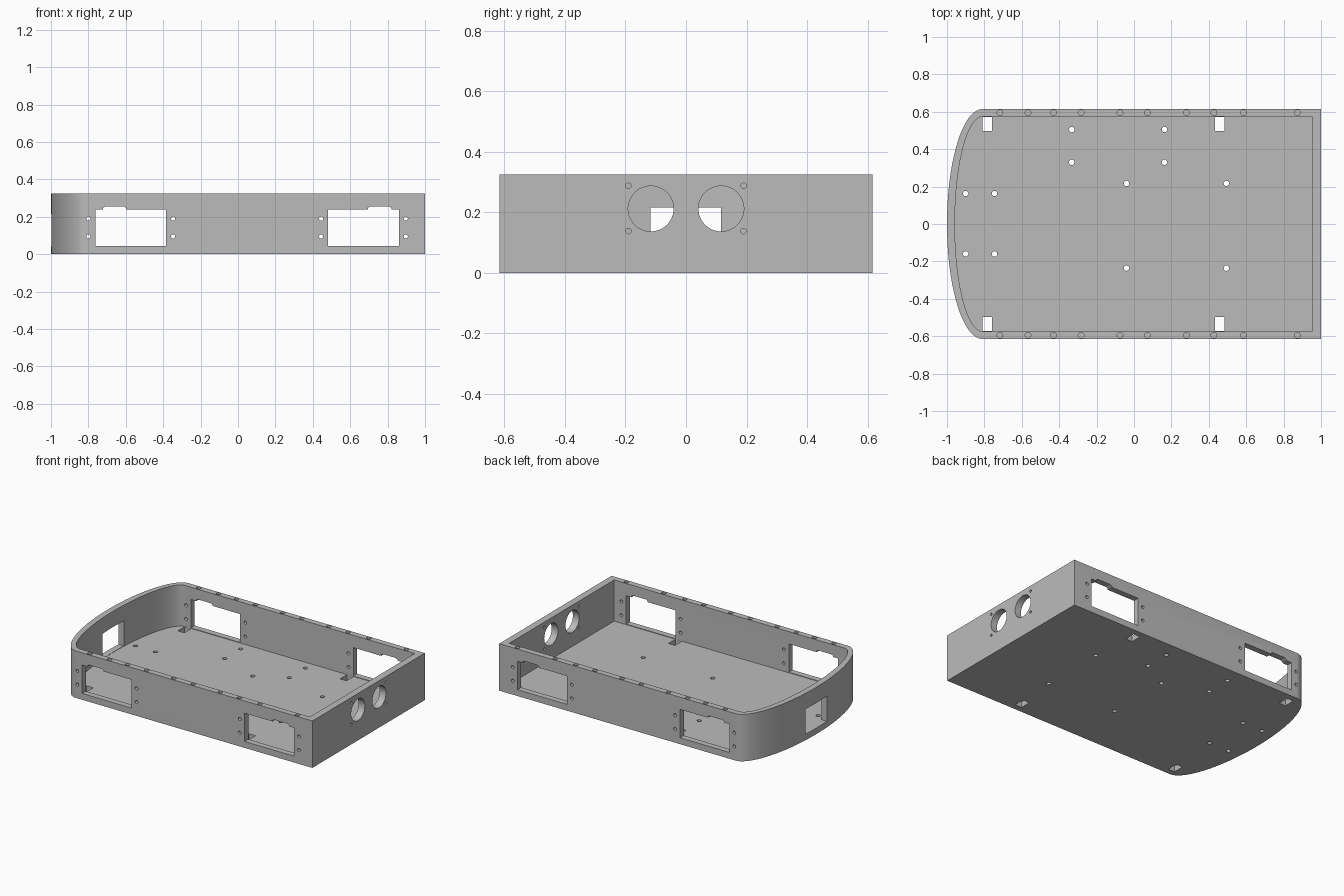
import bpy, bmesh
from math import cos, sin, pi, radians
from mathutils import Matrix, Vector

if "Cube" in bpy.data.objects:
    bpy.data.objects.remove(bpy.data.objects["Cube"], do_unlink=True)

HEIGHT, FLOOR, HALF_W, WALL = 0.325, 0.04, 0.615, 0.041

grey = bpy.data.materials.new("plain_grey")
grey.use_nodes = True
grey.diffuse_color = (0.5, 0.5, 0.5, 1)
grey.node_tree.nodes["Principled BSDF"].inputs["Base Color"].default_value = (0.5, 0.5, 0.5, 1)


def make_object(name, bm):
    bmesh.ops.recalc_face_normals(bm, faces=bm.faces)
    mesh = bpy.data.meshes.new(name)
    bm.to_mesh(mesh)
    bm.free()
    mesh.materials.append(grey)
    obj = bpy.data.objects.new(name, mesh)
    bpy.context.collection.objects.link(obj)
    return obj


def outline(front_x, half_w, tip_x, steps=40):
    """Plan shape: square at one end, half ellipse at the other."""
    bend = -0.81
    pts = [(front_x, -half_w), (front_x, half_w)]
    for i in range(steps + 1):
        a = pi / 2 + pi * i / steps
        pts.append((bend + (bend - tip_x) * cos(a), half_w * sin(a)))
    return pts


def add_box(bm, x0, x1, y0, y1, z0, z1):
    size = Matrix.Diagonal((x1 - x0, y1 - y0, z1 - z0, 1))
    place = Matrix.Translation(((x0 + x1) / 2, (y0 + y1) / 2, (z0 + z1) / 2))
    bmesh.ops.create_cube(bm, size=1, matrix=place @ size)


def add_drill(bm, centre, axis, radius, length, segments=20):
    turn = Vector((0, 0, 1)).rotation_difference(Vector(axis)).to_matrix().to_4x4()
    bmesh.ops.create_cone(bm, cap_ends=True, segments=segments, radius1=radius, radius2=radius,
                          depth=length, matrix=Matrix.Translation(centre) @ turn)


def add_window(bm, side, x0, x1, tab0, tab1):
    """Side window with a shallow chamfered tab along its top edge."""
    low, top, tab = 0.044, 0.24, 0.255
    profile = [(x0, low), (x1, low), (x1, top), (tab1, top), (tab1, tab - 0.007),
               (tab1 - 0.012, tab), (tab0 + 0.012, tab), (tab0, tab - 0.007), (tab0, top), (x0, top)]
    y = side * (HALF_W - WALL / 2)
    face = bm.faces.new([bm.verts.new((x, y - 0.04, z)) for x, z in profile])
    new = bmesh.ops.extrude_face_region(bm, geom=[face])["geom"]
    bmesh.ops.translate(bm, vec=(0, 0.08, 0), verts=[v for v in new if isinstance(v, bmesh.types.BMVert)])


# Tray: outer wall, rim, inner wall and floor
bm = bmesh.new()
outer = outline(1.0, HALF_W, -1.0)
inner = outline(0.952, HALF_W - WALL, -0.958)
rings = [[bm.verts.new((x, y, z)) for x, y in pts]
         for pts, z in ((outer, 0), (outer, HEIGHT), (inner, HEIGHT), (inner, FLOOR))]
for a, b in zip(rings, rings[1:]):
    for i in range(len(a)):
        j = (i + 1) % len(a)
        bm.faces.new((a[i], a[j], b[j], b[i]))
bm.faces.new(rings[0])
bm.faces.new(rings[-1])
tray = make_object("tray", bm)

cutters = []

# Side windows with their screw holes, and the opening in the curved end
bm = bmesh.new()
for side in (-1, 1):
    add_window(bm, side, -0.763, -0.385, -0.722, -0.598)
    add_window(bm, side, 0.482, 0.86, 0.695, 0.82)
    for x in (-0.8, -0.347, 0.444, 0.897):
        for z in (0.095, 0.19):
            add_drill(bm, (x, side * 0.595, z), (0, 1, 0), 0.011, 0.08)
add_box(bm, -1.1, -0.9, -0.118, 0.116, FLOOR + 0.002, 0.216)
cutters.append(make_object("window_cutter", bm))

# Floor slots and floor screw holes
bm = bmesh.new()
for x in (-0.81, 0.433):
    for side in (-1, 1):
        ys = sorted((side * 0.498, side * 0.573))
        add_box(bm, x, x + 0.05, ys[0], ys[1], -0.02, FLOOR + 0.02)
floor_holes = [(x, y) for x in (-0.333, 0.163) for y in (0.505, 0.33)]
floor_holes += [(x, y) for x in (-0.04, 0.494) for y in (0.217, -0.236)]
floor_holes += [(x, y) for x in (-0.9, -0.746) for y in (0.163, -0.16)]
for x, y in floor_holes:
    add_drill(bm, (x, y, FLOOR / 2), (0, 0, 1), 0.0145, 0.1)
cutters.append(make_object("floor_cutter", bm))

# Blind rim holes and the round pair with screw holes in the square end
bm = bmesh.new()
for x in (-0.717, -0.567, -0.43, -0.283, -0.075, 0.073, 0.28, 0.427, 0.585, 0.873):
    for side in (-1, 1):
        add_drill(bm, (x, side * 0.595, HEIGHT), (0, 0, 1), 0.0155, 0.1)
for side in (-1, 1):
    add_drill(bm, (0.976, side * 0.116, 0.212), (1, 0, 0), 0.075, 0.12, 48)
    for z in (0.138, 0.288):
        add_drill(bm, (0.976, side * 0.19, z), (1, 0, 0), 0.009, 0.12)
cutters.append(make_object("hole_cutter", bm))

# Apply the cuts
bpy.ops.object.select_all(action="DESELECT")
tray.select_set(True)
bpy.context.view_layer.objects.active = tray
for cutter in cutters:
    mod = tray.modifiers.new(cutter.name, "BOOLEAN")
    mod.operation, mod.solver, mod.object = "DIFFERENCE", "EXACT", cutter
    bpy.ops.object.modifier_apply(modifier=mod.name)
    bpy.data.objects.remove(cutter, do_unlink=True)
bpy.ops.object.shade_smooth_by_angle(angle=radians(30))
